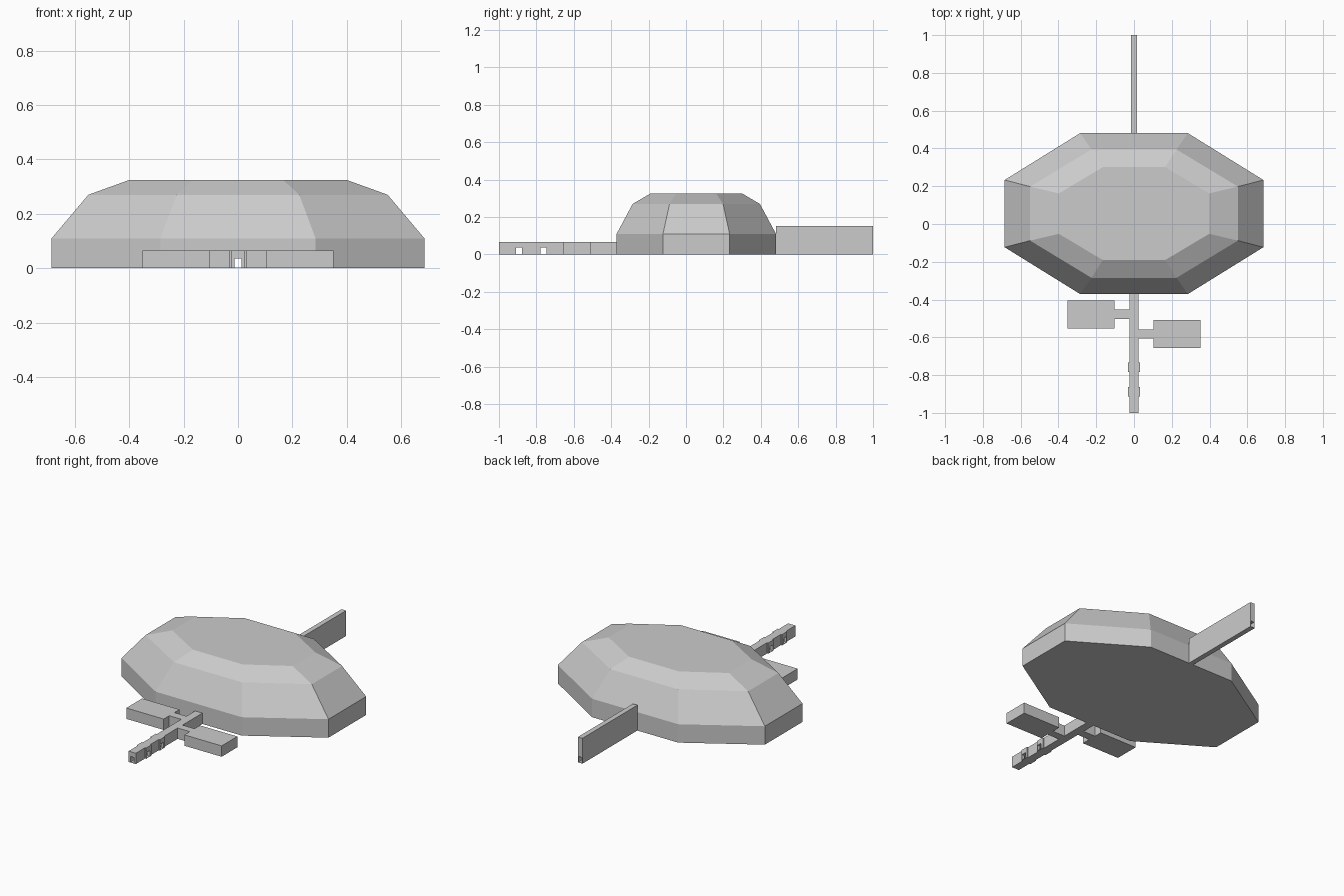
import bpy, bmesh

if "Cube" in bpy.data.objects:
    bpy.data.objects.remove(bpy.data.objects["Cube"])


def make_object(name, bm):
    bmesh.ops.recalc_face_normals(bm, faces=bm.faces)
    mesh = bpy.data.meshes.new(name)
    bm.to_mesh(mesh)
    bm.free()
    obj = bpy.data.objects.new(name, mesh)
    bpy.context.collection.objects.link(obj)
    return obj


def loft(name, rings):
    """Closed solid through matching rings of 3D points."""
    bm = bmesh.new()
    loops = [[bm.verts.new(p) for p in ring] for ring in rings]
    n = len(loops[0])
    for a, b in zip(loops, loops[1:]):
        for i in range(n):
            j = (i + 1) % n
            bm.faces.new((a[i], a[j], b[j], b[i]))
    bm.faces.new(loops[0][::-1])
    bm.faces.new(loops[-1])
    return make_object(name, bm)


def prism(name, outline, z0, z1):
    return loft(name, [[(x, y, z) for x, y in outline] for z in (z0, z1)])


def box(name, x0, x1, y0, y1, z0, z1):
    return prism(name, [(x0, y0), (x1, y0), (x1, y1), (x0, y1)], z0, z1)


def octagon(hx, cx, hy, cy, z, yc=0.055):
    pts = [(cx, -hy), (hx, -cy), (hx, cy), (cx, hy),
           (-cx, hy), (-hx, cy), (-hx, -cy), (-cx, -hy)]
    return [(x, y + yc, z) for x, y in pts]


def cut(obj, cutter):
    mod = obj.modifiers.new("opening", 'BOOLEAN')
    mod.operation = 'DIFFERENCE'
    mod.solver = 'EXACT'
    mod.object = cutter
    cutter.hide_render = True


# Faceted main dome
dome = loft("main_dome", [
    octagon(0.685, 0.285, 0.426, 0.178, 0.0),
    octagon(0.685, 0.285, 0.426, 0.178, 0.11),
    octagon(0.55, 0.225, 0.34, 0.143, 0.27),
    octagon(0.398, 0.165, 0.246, 0.107, 0.325),
])

# Tall narrow passage at the back
back_passage = box("back_passage", -0.015, 0.015, 0.48, 1.0, 0.0, 0.152)

# Entrance corridor with door frames and two side rooms, as one plan
w, f = 0.024, 0.031
frames = [(w, -1.0)]
for y0, y1 in ((-0.912, -0.864), (-0.783, -0.732)):
    frames += [(w, y0), (f, y0), (f, y1), (w, y1)]


def room(c0, c1, r0, r1, inner=0.104, outer=0.351):
    return [(w, c0), (inner, c0), (inner, r0), (outer, r0),
            (outer, r1), (inner, r1), (inner, c1), (w, c1)]


right = frames + room(-0.605, -0.559, -0.656, -0.508) + [(w, -0.371)]
left = frames + room(-0.502, -0.453, -0.554, -0.405) + [(w, -0.371)]
outline = right + [(-x, y) for x, y in reversed(left)]
corridor = prism("entrance_corridor", outline, 0.0, 0.065)

# Doorway running straight through from front to back
through = box("through_cutter", -0.012, 0.012, -1.1, 1.1, 0.002, 0.036)
for part in (dome, back_passage, corridor):
    cut(part, through)

# Side openings through the corridor at the door frames
for i, y in enumerate((-0.893, -0.762)):
    cut(corridor, box(f"side_cutter_{i}", -0.06, 0.06,
                      y - 0.015, y + 0.015, 0.002, 0.036))
